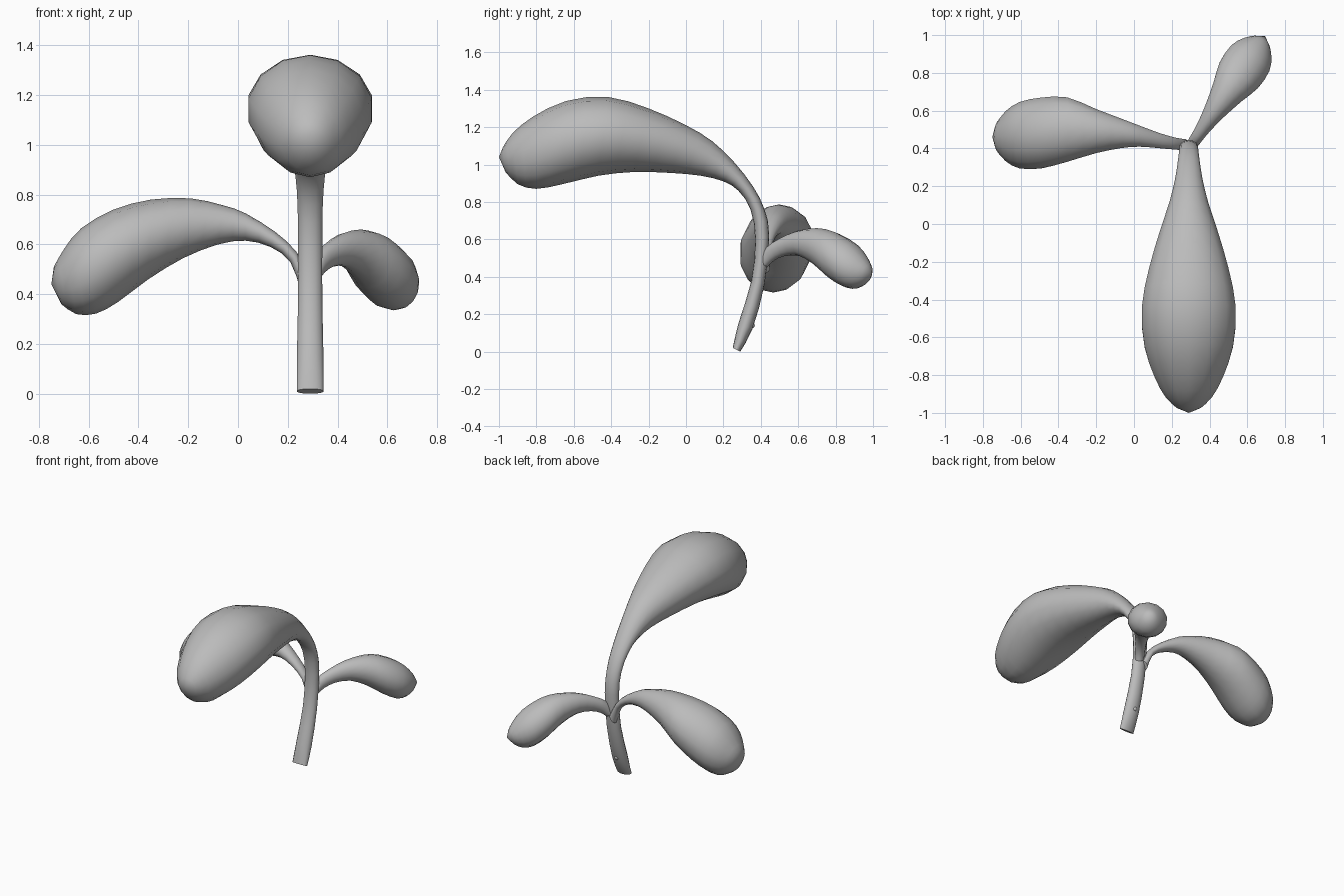
import bpy, bmesh, math
from mathutils import Vector

if "Cube" in bpy.data.objects:
    bpy.data.objects.remove(bpy.data.objects["Cube"])

SIDES = 14
grey = bpy.data.materials.new("grey")
grey.diffuse_color = (0.5, 0.5, 0.5, 1)
grey.use_nodes = True
grey.node_tree.nodes["Principled BSDF"].inputs["Base Color"].default_value = grey.diffuse_color


def refine(rows):
    """Insert a smooth in-between section after every section."""
    out = []
    for i in range(len(rows) - 1):
        a, b = rows[max(i - 1, 0)], rows[i]
        c, d = rows[i + 1], rows[min(i + 2, len(rows) - 1)]
        out.append(b)
        out.append(tuple((9 * (q + r) - p - t) / 16 for p, q, r, t in zip(a, b, c, d)))
    return out + [rows[-1]]


def finish(name, bm):
    bmesh.ops.recalc_face_normals(bm, faces=bm.faces)
    mesh = bpy.data.meshes.new(name)
    bm.to_mesh(mesh)
    bm.free()
    mesh.materials.append(grey)
    ob = bpy.data.objects.new(name, mesh)
    bpy.context.collection.objects.link(ob)
    bpy.ops.object.select_all(action='DESELECT')
    ob.select_set(True)
    bpy.context.view_layer.objects.active = ob
    bpy.ops.object.shade_smooth_by_angle(angle=math.radians(50))


def limb(name, origin, heading, rows, tip):
    """Loft ellipses; row = inner (s, z), outer (s, z), half width, sideways shift."""
    fwd = Vector((*heading, 0)).normalized()
    side = Vector((-fwd.y, fwd.x, 0))
    base = Vector((*origin, 0))

    def point(s, z, lateral):
        return base + fwd * s + side * lateral + Vector((0, 0, z))

    bm = bmesh.new()
    rings = []
    for si, zi, so, zo, half, shift in refine(rows):
        inner, outer = point(si, zi, shift), point(so, zo, shift)
        mid, up = (inner + outer) / 2, (outer - inner) / 2
        rings.append([bm.verts.new(mid + up * math.cos(a) + side * half * math.sin(a))
                      for a in (2 * math.pi * k / SIDES for k in range(SIDES))])
    for r, q in zip(rings, rings[1:]):
        for k in range(SIDES):
            n = (k + 1) % SIDES
            bm.faces.new((r[k], r[n], q[n], q[k]))
    bm.faces.new(rings[0])                       # flat cut end
    pole = bm.verts.new(point(*tip))             # rounded tip
    for k in range(SIDES):
        bm.faces.new((rings[-1][k], rings[-1][(k + 1) % SIDES], pole))
    finish(name, bm)


# Stem curving into the large front leaf
limb("stem_and_front_leaf", (0.29, 0), (0, -1), [
    (-.25, .02, -.29, 0, .055, 0), (-.28, .15, -.355, .12, .055, 0),
    (-.35, .38, -.42, .36, .05, 0), (-.37, .60, -.445, .62, .05, 0),
    (-.345, .76, -.42, .76, .052, 0), (-.28, .86, -.36, .88, .06, 0),
    (-.20, .91, -.26, 1.01, .075, 0), (-.08, .94, -.14, 1.125, .105, 0),
    (.08, .955, 0, 1.21, .155, 0), (.28, .96, .20, 1.30, .215, 0),
    (.47, .94, .42, 1.362, .255, 0), (.66, .895, .64, 1.34, .24, 0),
    (.80, .87, .82, 1.255, .185, 0), (.90, .895, .93, 1.165, .125, 0),
    (.965, .96, .98, 1.09, .065, 0)], (1.0, 1.04, 0))

# Medium leaf on the left (sideways shift is -y for this heading)
limb("left_leaf", (0, 0), (-1, 0), [
    (-.25, .42, -.29, .47, .03, -.42), (-.21, .53, -.235, .57, .032, -.425),
    (-.13, .59, -.15, .65, .04, -.44), (-.03, .615, -.03, .725, .057, -.465),
    (.08, .60, .06, .757, .08, -.48), (.22, .545, .19, .785, .12, -.492),
    (.36, .46, .35, .78, .175, -.50), (.48, .37, .50, .74, .192, -.482),
    (.57, .322, .63, .665, .18, -.47), (.65, .32, .70, .58, .135, -.465),
    (.71, .36, .74, .51, .075, -.462)], (.75, .44, -.46))

# Small leaf at the back right
limb("back_leaf", (0.3, 0.41), (.56, .83), [
    (.03, .455, -.01, .50, .03, 0), (.07, .485, .03, .56, .033, 0),
    (.14, .51, .11, .605, .04, 0), (.24, .51, .22, .645, .06, 0),
    (.35, .46, .35, .66, .092, 0), (.45, .39, .46, .64, .125, 0),
    (.54, .342, .58, .58, .125, 0), (.61, .338, .65, .515, .09, 0),
    (.66, .365, .685, .465, .05, 0)], (.705, .415, 0))

# Tiny bud low on the back of the stem
bud = bmesh.new()
bmesh.ops.create_uvsphere(bud, u_segments=10, v_segments=6, radius=0.016)
bmesh.ops.translate(bud, verts=bud.verts, vec=(0.29, 0.352, 0.14))
finish("stem_bud", bud)
